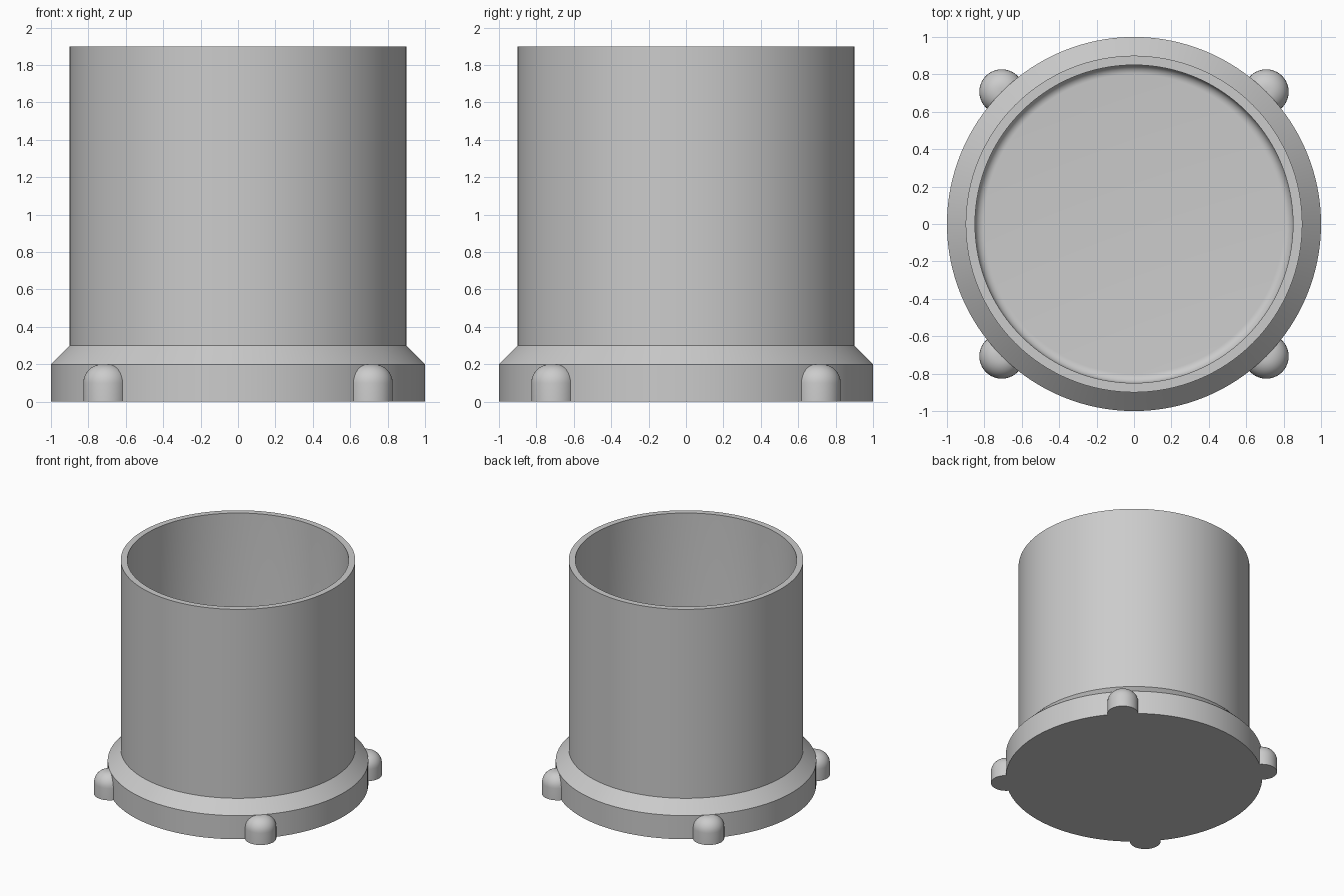
import bpy
import bmesh
import math

default = bpy.data.objects.get("Cube")
if default:
    bpy.data.objects.remove(default, do_unlink=True)

# Single plain grey
grey = bpy.data.materials.new("plain_grey")
grey.use_nodes = True
colour = (0.6, 0.6, 0.6, 1)
grey.diffuse_color = colour
grey.node_tree.nodes["Principled BSDF"].inputs["Base Color"].default_value = colour


def arc(cx, cz, radius, start, end, steps=8):
    """Points of a rounded corner in the (radius, height) plane."""
    angles = [math.radians(start + (end - start) * i / steps) for i in range(steps + 1)]
    return [(cx + radius * math.cos(a), cz + radius * math.sin(a)) for a in angles]


def lathe(name, profile, segments, location=(0, 0, 0)):
    """Turn a profile, which starts and ends on the axis, around z."""
    bm = bmesh.new()
    verts = [bm.verts.new((r, 0, z)) for r, z in profile]
    edges = [bm.edges.new(pair) for pair in zip(verts, verts[1:])]
    bmesh.ops.spin(bm, geom=verts + edges, cent=(0, 0, 0), axis=(0, 0, 1),
                   angle=math.tau, steps=segments, use_merge=True)
    bmesh.ops.remove_doubles(bm, verts=bm.verts, dist=1e-5)
    bmesh.ops.recalc_face_normals(bm, faces=bm.faces)
    mesh = bpy.data.meshes.new(name)
    bm.to_mesh(mesh)
    bm.free()
    mesh.materials.append(grey)
    obj = bpy.data.objects.new(name, mesh)
    obj.location = location
    bpy.context.collection.objects.link(obj)
    bpy.ops.object.select_all(action='DESELECT')
    obj.select_set(True)
    bpy.context.view_layer.objects.active = obj
    bpy.ops.object.shade_smooth_by_angle(angle=math.radians(30))
    return obj


# Open cup with a chamfered base flange and a rounded inside floor corner
floor, inner, fillet = 0.1, 0.85, 0.05
outside = [(0, 0), (1, 0), (1, 0.2), (0.9, 0.3), (0.9, 1.9), (inner, 1.9)]
inside = arc(inner - fillet, floor + fillet, fillet, 0, -90)
lathe("cup_body", outside + inside + [(0, floor)], 128)

# Four round-topped lugs on the flange diagonals
lug_radius, lug_height, rounding = 0.12, 0.2, 0.1
lug_profile = [(0, 0), (lug_radius, 0)]
lug_profile += arc(lug_radius - rounding, lug_height - rounding, rounding, 0, 90)
lug_profile += [(0, lug_height)]
offset = math.sqrt(0.5)
for side, sx in (("left", 1), ("right", -1)):
    for end, sy in (("front", -1), ("back", 1)):
        lathe(f"{end}_{side}_lug", lug_profile, 40, (sx * offset, sy * offset, 0))
